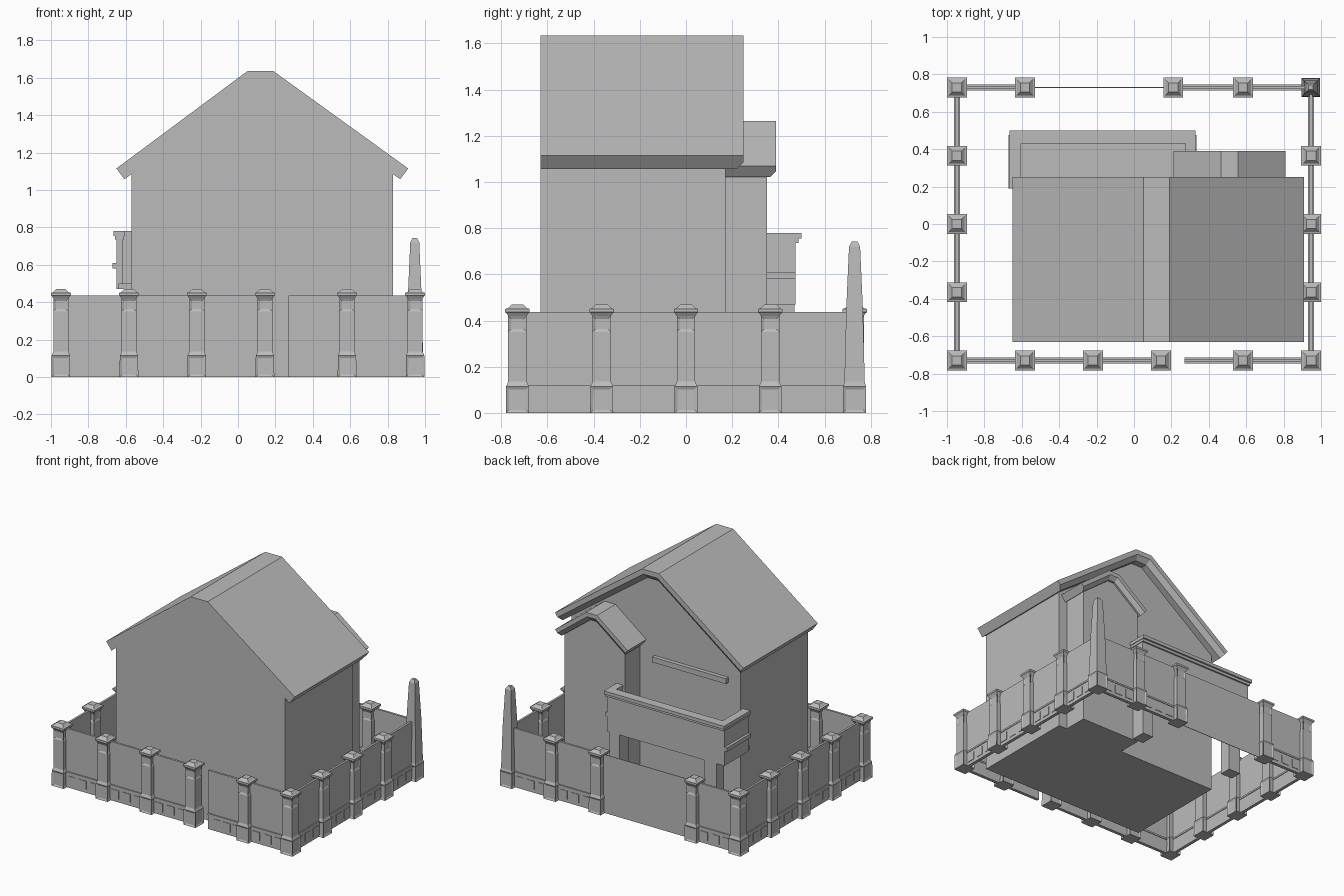
import bpy, bmesh, math
from mathutils import Vector

if "Cube" in bpy.data.objects:
    bpy.data.objects.remove(bpy.data.objects["Cube"])

grey = bpy.data.materials.new("plain_grey")
grey.diffuse_color = (0.5, 0.5, 0.5, 1)
grey.use_nodes = True
grey.node_tree.nodes["Principled BSDF"].inputs["Base Color"].default_value = grey.diffuse_color


def finish(name, bm):
    bmesh.ops.recalc_face_normals(bm, faces=bm.faces[:])
    me = bpy.data.meshes.new(name)
    bm.to_mesh(me)
    bm.free()
    me.materials.append(grey)
    return place(name, me)


def place(name, me, loc=(0, 0, 0)):
    ob = bpy.data.objects.new(name, me)
    ob.location = loc
    bpy.context.collection.objects.link(ob)
    return ob


def add_box(bm, x0, x1, y0, y1, z0, z1):
    vs = bmesh.ops.create_cube(bm, size=1)["verts"]
    for v in vs:
        v.co = Vector(((x0 + x1) / 2 + v.co.x * (x1 - x0),
                       (y0 + y1) / 2 + v.co.y * (y1 - y0),
                       (z0 + z1) / 2 + v.co.z * (z1 - z0)))


def boxes(name, *dims):
    bm = bmesh.new()
    for d in dims:
        add_box(bm, *d)
    return finish(name, bm)


def loft(bm, rings):
    """Skin closed rings of equal length and cap both ends."""
    rows = [[bm.verts.new(p) for p in r] for r in rings]
    n = len(rows[0])
    for a, b in zip(rows, rows[1:]):
        for i in range(n):
            bm.faces.new((a[i], a[(i + 1) % n], b[(i + 1) % n], b[i]))
    bm.faces.new(rows[0])
    bm.faces.new(rows[-1])


def roof(name, x0, x1, r0, r1, eave, ridge, thick, y0, y1, chamfer):
    """Flat-ridged gable slab with a chamfered rear edge."""
    ang = math.atan2(ridge - eave, r0 - x0)

    def ring(y, t):
        dx, dz = math.sin(ang) * t, math.cos(ang) * t
        k = t * math.tan(ang / 2)
        pts = [(x0, eave), (r0, ridge), (r1, ridge), (x1, eave),
               (x1 - dx, eave - dz), (r1 - k, ridge - t),
               (r0 + k, ridge - t), (x0 + dx, eave - dz)]
        return [(x, y, z) for x, z in pts]
    bm = bmesh.new()
    loft(bm, [ring(y0, thick), ring(y1 - chamfer, thick), ring(y1, thick * 0.5)])
    finish(name, bm)


def gable_block(name, x0, x1, wall, r0, r1, top, y0, y1):
    prof = [(x0, 0), (x1, 0), (x1, wall), (r1, top), (r0, top), (x0, wall)]
    bm = bmesh.new()
    loft(bm, [[(x, y, z) for x, z in prof] for y in (y0, y1)])
    finish(name, bm)


# House body with its rear bay
gable_block("house_walls", -0.57, 0.83, 1.10, 0.06, 0.18, 1.59, -0.63, 0.17)
roof("main_roof", -0.65, 0.91, 0.05, 0.19, 1.115, 1.635, 0.072, -0.63, 0.25, 0.03)
gable_block("bay_walls", 0.26, 0.76, 1.05, 0.475, 0.54, 1.23, 0.15, 0.35)
roof("bay_roof", 0.21, 0.81, 0.465, 0.555, 1.07, 1.265, 0.06, 0.15, 0.39, 0.025)
boxes("wall_ledge", (-0.47, 0.14, 0.16, 0.20, 0.93, 0.97))

# Balcony: floor, parapet, coping, end ledges and columns
boxes("balcony_floor", (-0.64, 0.31, 0.16, 0.47, 0.47, 0.50))
boxes("balcony_parapet",
      (-0.65, 0.32, 0.44, 0.475, 0.47, 0.75),
      (-0.65, -0.615, 0.19, 0.44, 0.47, 0.75),
      (0.285, 0.32, 0.345, 0.44, 0.47, 0.75))
boxes("balcony_coping",
      (-0.665, 0.33, 0.43, 0.50, 0.755, 0.78),
      (-0.665, -0.605, 0.19, 0.43, 0.755, 0.78),
      (0.275, 0.33, 0.345, 0.43, 0.755, 0.78),
      (-0.657, 0.325, 0.435, 0.487, 0.735, 0.755),
      (-0.657, -0.61, 0.19, 0.435, 0.735, 0.755),
      (0.28, 0.325, 0.345, 0.435, 0.735, 0.755))
boxes("balcony_end_ledges",
      (-0.67, -0.64, 0.19, 0.475, 0.58, 0.61),
      (0.31, 0.335, 0.345, 0.475, 0.58, 0.61))
boxes("balcony_columns",
      (-0.58, -0.48, 0.38, 0.47, 0, 0.47),
      (0.22, 0.31, 0.36, 0.47, 0, 0.47))


# Square posts built from (height, half width) steps, with sunk panels
def post_mesh(name, steps, panels):
    bm = bmesh.new()
    loft(bm, [[(sx * h, sy * h, z) for sx, sy in
               ((-1, -1), (1, -1), (1, 1), (-1, 1))] for z, h in steps])
    bmesh.ops.recalc_face_normals(bm, faces=bm.faces[:])
    for lo, hi, margin in panels:
        fs = [f for f in bm.faces if abs(f.normal.z) < 0.5
              and abs(min(v.co.z for v in f.verts) - lo) < 1e-4
              and abs(max(v.co.z for v in f.verts) - hi) < 1e-4]
        bmesh.ops.inset_individual(bm, faces=fs, thickness=margin, depth=-0.006)
    ob = finish(name, bm)
    return ob


base = [(0, 0.05), (0.115, 0.049), (0.135, 0.04)]
post = post_mesh("fence_post", base + [
    (0.35, 0.04), (0.42, 0.04), (0.432, 0.048), (0.436, 0.053),
    (0.45, 0.053), (0.453, 0.042), (0.47, 0.025)],
    [(0, 0.115, 0.018), (0.35, 0.42, 0.018)])
obelisk = post_mesh("corner_obelisk", base[:2] + [
    (0.135, 0.044), (0.45, 0.036), (0.72, 0.024), (0.742, 0.012)],
    [(0, 0.115, 0.018)])
obelisk.location = (0.945, 0.73, 0)

E, F = 0.947, 0.73
front = [-E, -0.583, -0.22, 0.144, 0.583, E]
back = [-E, -0.583, 0.21, 0.583]
side = [-0.365, 0, 0.365]
spots = [(x, -F) for x in front] + [(x, F) for x in back]
spots += [(s * E, y) for s in (-1, 1) for y in side]
post.location = (*spots[0], 0)
for x, y in spots[1:]:
    place("fence_post", post.data, (x, y, 0))


# Fence panels: wall, plinth, moulding and three raised squares
def fence(a, b, line, along_x):
    bm = bmesh.new()
    s = 1 if line > 0 else -1

    def part(p0, p1, q0, q1, z0, z1):
        q0, q1 = sorted((line + s * q0, line + s * q1))
        if along_x:
            add_box(bm, p0, p1, q0, q1, z0, z1)
        else:
            add_box(bm, q0, q1, p0, p1, z0, z1)
    part(a, b, -0.008, 0.008, 0, 0.437)
    part(a, b, -0.012, 0.012, 0, 0.105)
    part(a, b, -0.016, 0.016, 0.105, 0.118)
    mid, step = (a + b) / 2, (b - a) * 0.257
    for k in (-1, 0, 1):
        c = mid + k * step
        part(c - 0.03, c + 0.03, 0.012, 0.016, 0.025, 0.088)
    finish("fence_panel", bm)


for a, b in zip(front, front[1:]):
    fence(0.27 if abs(a - 0.144) < 1e-3 else a, b, -F, True)
for a, b in ((-E, -0.583), (0.21, 0.583), (0.583, E)):
    fence(a, b, F, True)
ys = [-F] + side + [F]
for s in (-1, 1):
    for a, b in zip(ys, ys[1:]):
        fence(a, b, s * E, False)

# Thin gate closing the rear opening
boxes("rear_gate", (-0.54, 0.17, F - 0.002, F + 0.002, 0, 0.437))
